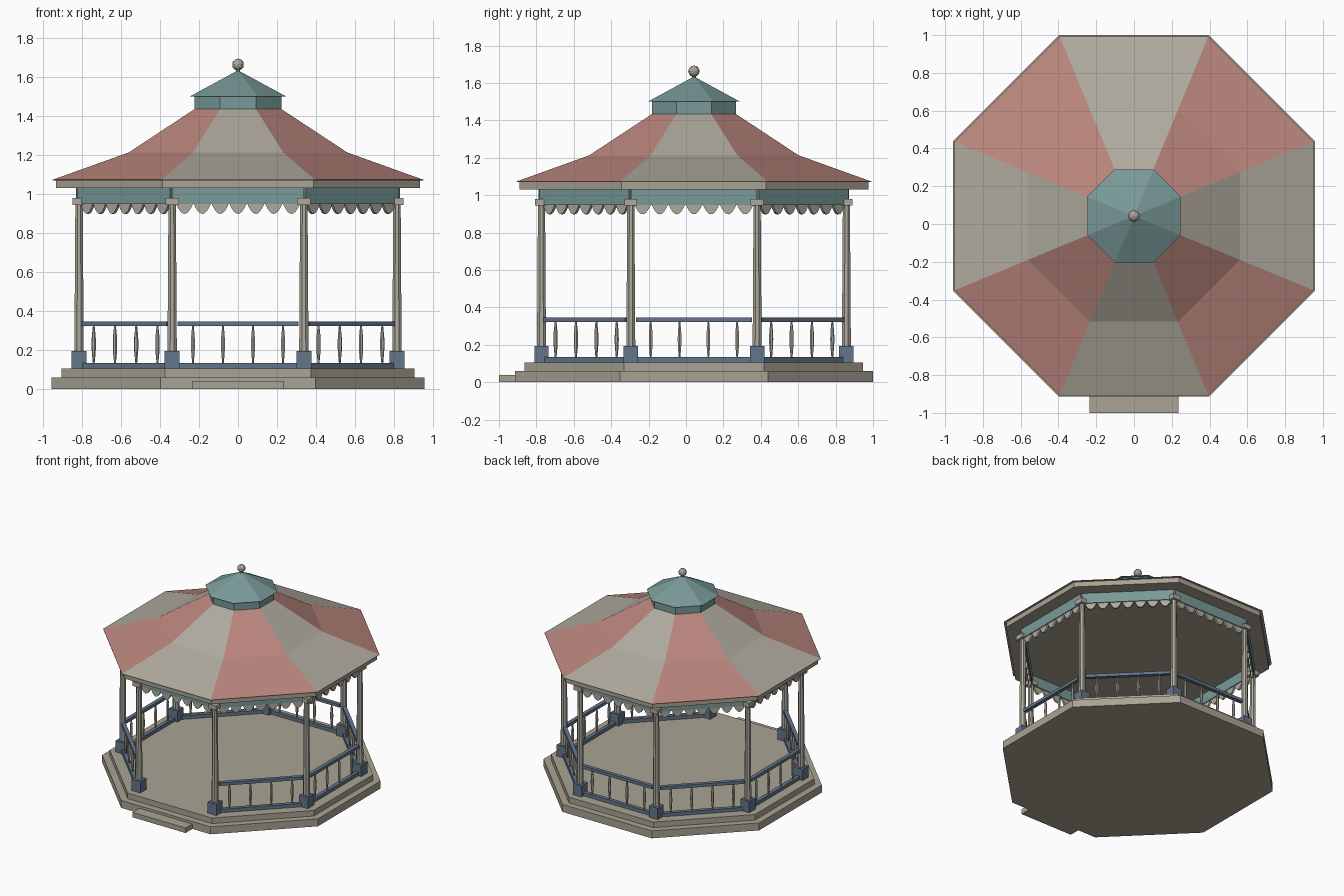
import bpy, bmesh, math
from mathutils import Matrix, Vector

cube = bpy.data.objects.get("Cube")
if cube:
    bpy.data.objects.remove(cube, do_unlink=True)

CY = 0.0425                      # centre of the octagon in y
POST_A = 0.815                   # apothem of the post ring
HALF = POST_A * math.tan(math.pi / 8)
CENTRE = Matrix.Translation((0, CY, 0))


def material(name, rgb):
    lin = [((c / 255 + 0.055) / 1.055) ** 2.4 for c in rgb]
    m = bpy.data.materials.new(name)
    m.use_nodes = True
    m.diffuse_color = (*lin, 1)
    m.node_tree.nodes["Principled BSDF"].inputs["Base Color"].default_value = (*lin, 1)
    return m


CREAM = material("cream paint", (175, 170, 158))
STONE = material("warm stone", (170, 163, 148))
RED = material("faded red", (186, 134, 125))
TEAL = material("muted teal", (121, 154, 153))
BLUE = material("slate blue", (100, 118, 139))


def finish(bm, name, *mats):
    bmesh.ops.recalc_face_normals(bm, faces=bm.faces)
    mesh = bpy.data.meshes.new(name)
    bm.to_mesh(mesh)
    bm.free()
    for m in mats:
        mesh.materials.append(m)
    ob = bpy.data.objects.new(name, mesh)
    bpy.context.collection.objects.link(ob)
    return ob


def loft(bm, profile, sides=8, frame=CENTRE):
    """Stack of regular rings given as (apothem, z), closed at both ends."""
    rings = []
    for a, z in profile:
        r = a / math.cos(math.pi / sides)
        ring = []
        for k in range(sides):
            t = (k + 0.5) * math.tau / sides
            ring.append(bm.verts.new(frame @ Vector((r * math.cos(t), r * math.sin(t), z))))
        rings.append(ring)
    for low, high in zip(rings, rings[1:]):
        for k in range(sides):
            j = (k + 1) % sides
            bm.faces.new((low[k], low[j], high[j], high[k]))
    bm.faces.new(rings[0][::-1])
    bm.faces.new(rings[-1])


def tier(name, mat, *profile):
    bm = bmesh.new()
    loft(bm, profile)
    return finish(bm, name, mat)


def box(bm, frame, centre, size):
    m = frame @ Matrix.Translation(centre) @ Matrix.Diagonal((*size, 1))
    bmesh.ops.create_cube(bm, size=1, matrix=m)


# Frames whose local -y faces outward, one per side, the first at the front
SIDES = [CENTRE @ Matrix.Rotation(k * math.pi / 4, 4, 'Z') for k in range(8)]
CORNERS = [f @ Vector((HALF, -POST_A, 0)) for f in SIDES]

# Stepped platform and entrance step
tier("lower_platform", STONE, (0.957, 0), (0.957, 0.06))
tier("upper_platform", STONE, (0.905, 0.06), (0.905, 0.105))
bm = bmesh.new()
box(bm, Matrix(), (0, -0.94, 0.02), (0.47, 0.12, 0.04))
finish(bm, "entrance_step", STONE)

# Posts with footings and capitals
posts, footings, capitals = bmesh.new(), bmesh.new(), bmesh.new()
for c in CORNERS:
    f = Matrix.Translation(c)
    loft(posts, [(0.024, 0.19), (0.019, 0.95)], 8, f)
    box(footings, f, (0, 0, 0.15), (0.077, 0.077, 0.09))
    box(capitals, f, (0, 0, 0.962), (0.068, 0.068, 0.036))
finish(posts, "posts", CREAM)
finish(footings, "post_footings", BLUE)
finish(capitals, "post_capitals", CREAM)

# Railings on every side but the front
rails, spindles = bmesh.new(), bmesh.new()
for f in SIDES[1:]:
    for z, h in ((0.12, 0.028), (0.334, 0.024)):
        box(rails, f, (0, -POST_A, z), (0.62, 0.03, h))
    for i in range(4):
        at = f @ Matrix.Translation(((i - 1.5) * 0.154, -POST_A, 0))
        loft(spindles, [(0.004, 0.13), (0.009, 0.19), (0.01, 0.23), (0.009, 0.27), (0.004, 0.325)], 6, at)
finish(rails, "railings", BLUE)
finish(spindles, "railing_spindles", CREAM)

# Frieze boards with scalloped trim
frieze, trim = bmesh.new(), bmesh.new()
COUNT = 7
PITCH = 0.64 / COUNT
for f in SIDES:
    box(frieze, f, (0, -POST_A, 0.99), (2 * HALF, 0.03, 0.084))
    for i in range(COUNT):
        x = (i - (COUNT - 1) / 2) * PITCH
        steps = [k / 5 - 1 for k in range(11)]
        pts = [(x + PITCH * 0.48 * u, 0.95 - 0.052 * (1 - u * u)) for u in steps]
        face = trim.faces.new([trim.verts.new(f @ Vector((px, -POST_A - 0.008, pz))) for px, pz in pts])
        new = bmesh.ops.extrude_face_region(trim, geom=[face])["geom"]
        push = f.to_3x3() @ Vector((0, 0.016, 0))
        bmesh.ops.translate(trim, vec=push, verts=[v for v in new if isinstance(v, bmesh.types.BMVert)])
finish(frieze, "frieze_boards", TEAL)
finish(trim, "scalloped_trim", CREAM)

# Roof: fascia, then two-pitch panels coloured alternately by direction
tier("roof_fascia", STONE, (0.932, 1.03), (0.932, 1.07))
roof = tier("main_roof", CREAM, (0.95, 1.07), (0.95, 1.073), (0.56, 1.213), (0.22, 1.437))
roof.data.materials.append(RED)
for p in roof.data.polygons:
    diagonal = min(abs(p.normal.x), abs(p.normal.y)) > 0.1
    p.material_index = 1 if diagonal else 0

# Cupola and finial
tier("cupola_drum", TEAL, (0.224, 1.434), (0.224, 1.5))
tier("cupola_roof", TEAL, (0.247, 1.5), (0.002, 1.633))
bm = bmesh.new()
loft(bm, [(0.012, 1.61), (0.008, 1.65)])
bmesh.ops.create_icosphere(bm, subdivisions=2, radius=0.031,
                           matrix=Matrix.Translation((0, CY, 1.663)))
finish(bm, "finial", CREAM)
